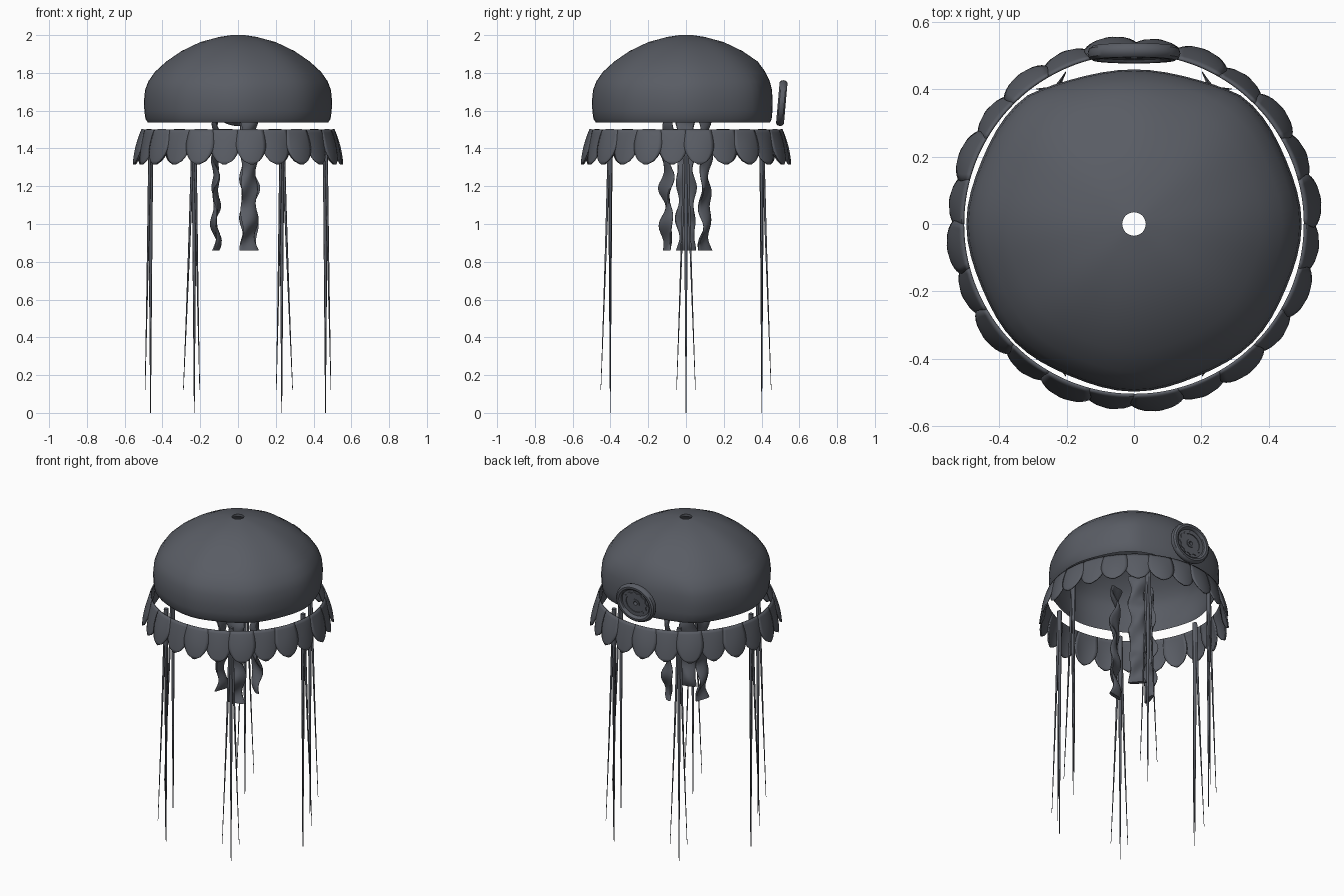
import bpy, bmesh, math
from math import sin, cos, pi, radians, sqrt
from mathutils import Matrix

old = bpy.data.objects.get("Cube")
if old:
    bpy.data.objects.remove(old)

slate = bpy.data.materials.new("dark slate")
slate.use_nodes = True
colour = (0.10, 0.108, 0.128, 1)
slate.diffuse_color = colour
slate.node_tree.nodes["Principled BSDF"].inputs["Base Color"].default_value = colour


def finish(name, bm, smooth=35):
    bmesh.ops.recalc_face_normals(bm, faces=bm.faces)
    mesh = bpy.data.meshes.new(name)
    bm.to_mesh(mesh)
    bm.free()
    mesh.materials.append(slate)
    ob = bpy.data.objects.new(name, mesh)
    bpy.context.collection.objects.link(ob)
    bpy.ops.object.select_all(action='DESELECT')
    ob.select_set(True)
    bpy.context.view_layer.objects.active = ob
    bpy.ops.object.shade_smooth_by_angle(angle=radians(smooth))
    return ob


def grid(bm, rows, cols, point, wrap_rows=False, wrap_cols=False):
    """Quad sheet through point(row, column), optionally closed either way."""
    v = [[bm.verts.new(point(i, j)) for j in range(cols)] for i in range(rows)]
    for i in range(rows if wrap_rows else rows - 1):
        for j in range(cols if wrap_cols else cols - 1):
            a, b = (i + 1) % rows, (j + 1) % cols
            bm.faces.new((v[i][j], v[i][b], v[a][b], v[a][j]))
    return v


def lathe(bm, profile, segments):
    return grid(bm, len(profile), segments, lambda i, j: (
        profile[i][0] * cos(2 * pi * j / segments),
        profile[i][0] * sin(2 * pi * j / segments), profile[i][1]),
        True, True)


# Bell: thin closed shell with a small vent, faintly lobed, flattened at the back
outer = [(0.035, 2.0), (0.1, 1.99), (0.2, 1.963), (0.3, 1.915), (0.38, 1.86),
         (0.44, 1.805), (0.475, 1.755), (0.492, 1.71), (0.498, 1.65),
         (0.496, 1.6), (0.49, 1.557)]
inner = [(0.477, 1.537), (0.472, 1.557), (0.48, 1.6), (0.482, 1.65), (0.476, 1.705),
         (0.46, 1.745), (0.427, 1.79), (0.37, 1.845), (0.293, 1.898),
         (0.195, 1.946), (0.1, 1.973), (0.035, 1.985)]
bm = bmesh.new()
lathe(bm, outer + inner, 64)
for v in bm.verts:
    lobe = 1 - 0.008 * (1 - cos(8 * math.atan2(v.co.y, v.co.x)))
    v.co.x *= lobe
    v.co.y *= lobe
    if v.co.y > 0.38:
        v.co.y = 0.38 + (v.co.y - 0.38) * 0.67
finish("bell", bm, 50)

# Ring of overlapping cupped lappets below the bell
COUNT = 24
bm = bmesh.new()
for k in range(COUNT):
    mid = 2 * pi * (k + 0.5) / COUNT
    layer = 0.004 * (-1) ** k

    def petal(i, j):
        v, u = i / 10, j / 4 - 1
        taper = 1 if v < 0.4 else max(0.1, sqrt(1 - ((v - 0.4) / 0.6) ** 2))
        half = taper * (1 + 0.14 * sin(pi * v))
        a = mid + u * half * pi / COUNT
        r = 0.508 + 0.036 * v ** 0.8 + (layer + 0.011 * (1 - (u * taper) ** 2)) * sin(pi * v * 0.7)
        return (r * cos(a), r * sin(a), 1.5 - 0.185 * v)
    grid(bm, 11, 9, petal)
lappets = finish("lappets", bm, 40)
solid = lappets.modifiers.new("thickness", 'SOLIDIFY')
solid.thickness = 0.008
solid.offset = 0

# Three ruffled ribbon arms hanging from the centre
for k, name in enumerate(("left_front", "right", "left_back")):
    turn = radians(-60 - 120 * k)
    bm = bmesh.new()

    def ribbon(i, j):
        t = i / 40
        a = 2 * pi * j / 16
        half = 0.047 + 0.008 * sin(t * 8 * pi + 1)
        side = half * cos(a)
        sway = 0.010 * sin(t * 8 * pi) + 0.010 * sin(t * 6 * pi + cos(a) * 2)
        r = 0.105 + 0.013 * min(1, t * 2.5) + sway + 0.013 * sin(a)
        side += 0.005 * sin(t * 6 * pi)
        return (r * cos(turn) - side * sin(turn),
                r * sin(turn) + side * cos(turn), 1.58 - 0.72 * t)
    rows = grid(bm, 41, 16, ribbon, wrap_cols=True)
    for end in (rows[0], rows[-1]):
        bm.faces.new(end)
    finish(name + "_arm", bm)


# Six clusters of tapering tentacles, each one straight and two splayed
def strand(bm, start, end, r0, r1):
    def point(i, j):
        t, a = i / 6, 2 * pi * j / 6
        r = r0 + (r1 - r0) * t
        bend = t ** 1.15
        return (start[0] + (end[0] - start[0]) * bend + r * cos(a),
                start[1] + (end[1] - start[1]) * bend + r * sin(a),
                start[2] + (end[2] - start[2]) * t)
    rows = grid(bm, 7, 6, point, wrap_cols=True)
    bm.faces.new(rows[0])
    bm.faces.new(rows[-1])


for k in range(6):
    bm = bmesh.new()
    strand(bm, (0.463, 0, 1.5), (0.463, 0, 0.0), 0.015, 0.002)
    for s in (-1, 1):
        strand(bm, (0.466, 0.006 * s, 1.49), (0.492, 0.05 * s, 0.12), 0.009, 0.0015)
    bm.transform(Matrix.Rotation(k * pi / 3, 4, 'Z'))
    finish("tentacle_cluster_%d" % (k + 1), bm, 70)

# Round hatch on the back: rim, recessed plate, toothed ring and hub
bm = bmesh.new()
lathe(bm, [(0.103 + 0.019 * cos(a), 0.022 * sin(a))
           for a in (2 * pi * i / 10 for i in range(10))], 40)
lathe(bm, [(0.015, 0.004), (0.1, 0.004), (0.1, -0.012), (0.015, -0.012)], 40)
lathe(bm, [(0.012, 0.01), (0.024, 0.01), (0.024, -0.014), (0.012, -0.014)], 20)


def gear(i, j):
    tooth = 0.007 if j % 4 < 2 else 0
    r = (0.058, 0.066 + tooth, 0.066 + tooth, 0.058)[i]
    a = 2 * pi * j / 48
    return (r * cos(a), r * sin(a), 0.009 if i < 2 else 0)


grid(bm, 4, 48, gear, True, True)
bm.transform(Matrix.Translation((0, 0.507, 1.64)) @
             Matrix.Rotation(radians(-95), 4, 'X') @
             Matrix.Diagonal((1.13, 1, 1, 1)))
finish("back_hatch", bm)
